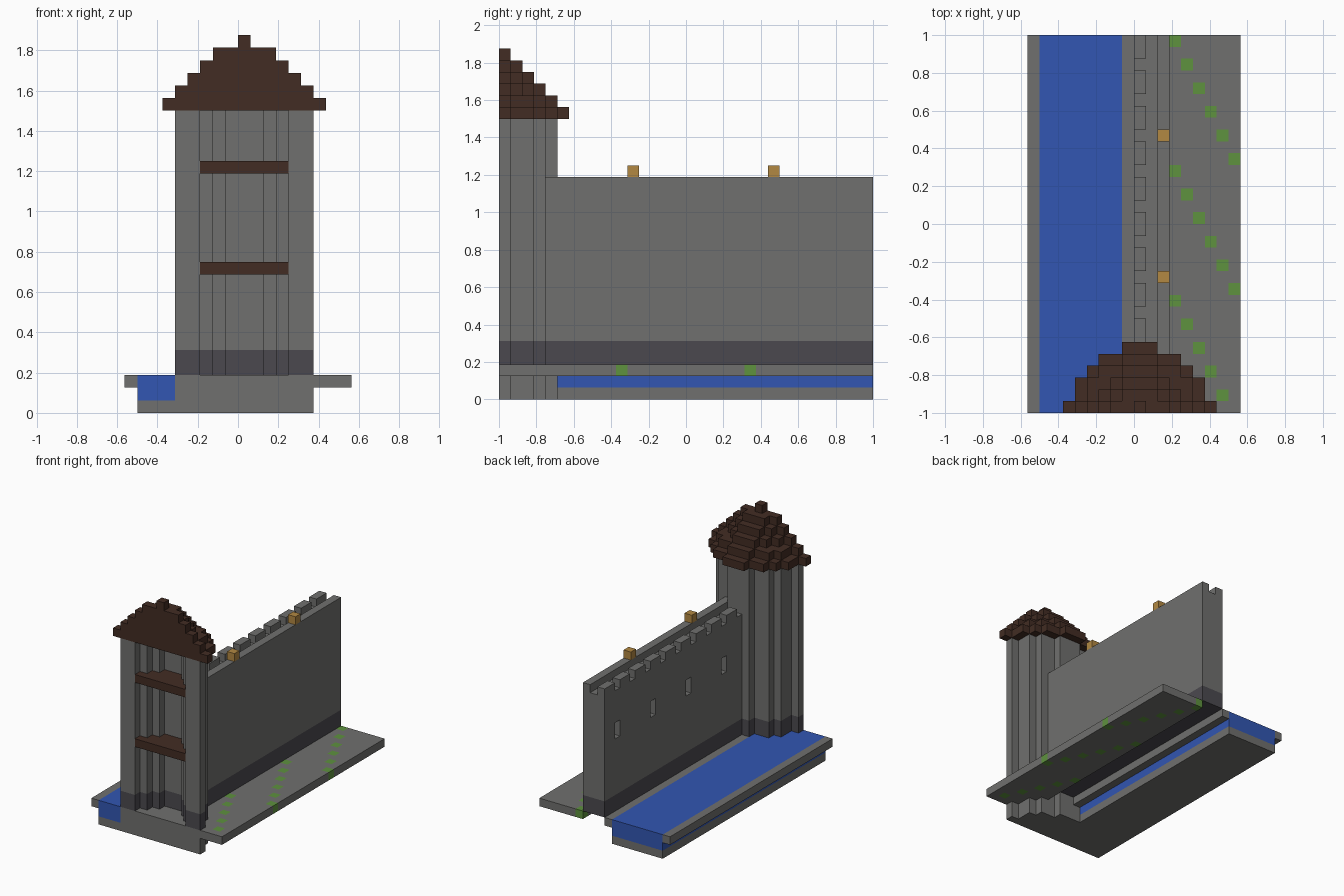
import bpy
import bmesh
from itertools import product
from mathutils import Vector

U = 1 / 16                                   # edge of one block
ORIGIN = Vector((-9 * U, -16 * U, 0))        # corner of block (0, 0, 0)
CENTRE = 9                                   # column of the tower axis
LENGTH = range(32)                           # blocks along y

if "Cube" in bpy.data.objects:
    bpy.data.objects.remove(bpy.data.objects["Cube"], do_unlink=True)


def material(name, rgb):
    mat = bpy.data.materials.new(name)
    colour = [((c / 255 + 0.055) / 1.055) ** 2.4 for c in rgb] + [1]
    mat.diffuse_color = colour
    mat.use_nodes = True
    mat.node_tree.nodes["Principled BSDF"].inputs["Base Color"].default_value = colour
    return mat


stone = material("grey stone", (112, 112, 110))
footing = material("dark footing stone", (75, 73, 79))
water_blue = material("water blue", (50, 86, 178))
grass = material("grass green", (94, 146, 62))
timber = material("dark brown timber", (66, 44, 35))
gold = material("lantern gold", (178, 136, 66))


def box(xs, ys, zs):
    return set(product(xs, ys, zs))


def disc(radius, zs):
    """Half disc of blocks, cut flat at the front."""
    return {(CENTRE + dx, dy - 1, z)
            for dx in range(-radius, radius + 1)
            for dy in range(1, radius + 2)
            for z in zs
            if dx * dx + dy * dy <= radius * radius + 1}


parts = []
taken = set()


def part(name, cells, materials, rule=lambda cell: 0):
    """Claim the free blocks for a part; rule picks each block's material."""
    cells = cells - taken
    taken.update(cells)
    parts.append((name, cells, materials, rule))


def is_high(cell):
    return int(cell[2] > 4)


# Tower: solid base, hollow shell, two floors, stepped roof
part("tower_base", disc(5, range(3)), [stone])
part("tower_shell", disc(5, range(3, 24)) - disc(3, range(3, 24)),
     [footing, stone], is_high)
for name, level in (("lower_floor", 11), ("upper_floor", 19)):
    part(name, disc(3, [level]), [timber])
roof = set()
for step, radius in enumerate((6, 5, 4, 3, 2, 0)):
    roof |= disc(radius, [24 + step])
part("tower_roof", roof, [timber])

# Wall: sunken walkway, battlements and arrow slits on the moat side
wall = box(range(9, 12), range(4, 32), range(3, 19))
wall -= box([10], LENGTH, [18])
wall -= box([9], range(29, 0, -3), [18])
wall -= box([9], range(8, 32, 7), [12, 13])
wall -= disc(5, range(3, 19))
part("curtain_wall", wall, [footing, stone], is_high)
for name, row in (("front_lantern", 11), ("rear_lantern", 23)):
    part(name, box([11], [row], [19]), [gold])

# Moat: bed, water and the two banks
part("moat_bed", box(range(1, 8), LENGTH, [0]), [stone])
part("moat_water", box(range(1, 8), LENGTH, [1, 2]), [water_blue])
part("outer_bank", box([0], LENGTH, [2]), [stone])
part("inner_bank", box([8], LENGTH, [2]), [stone])

# Courtyard paving with diagonal rows of grass blocks
tufts = {(12 + k, 31 - 11 * j - 2 * k, 2) for j in range(3) for k in range(6)}
part("courtyard", box(range(12, 18), LENGTH, [2]), [stone, grass],
     lambda cell: int(cell in tufts))


def build(name, cells, materials, rule):
    """Make a mesh from the exposed faces of the blocks."""
    bm = bmesh.new()
    for cell in sorted(cells):
        for axis, side in product(range(3), (0, 1)):
            neighbour = list(cell)
            neighbour[axis] += 2 * side - 1
            if tuple(neighbour) in taken:
                continue
            a, b = (axis + 1) % 3, (axis + 2) % 3
            corners = []
            for da, db in ((0, 0), (1, 0), (1, 1), (0, 1)):
                p = Vector(cell)
                p[axis] += side
                p[a] += da
                p[b] += db
                corners.append(bm.verts.new(ORIGIN + p * U))
            face = bm.faces.new(corners if side else corners[::-1])
            face.material_index = rule(cell)
    bmesh.ops.remove_doubles(bm, verts=bm.verts[:], dist=U / 100)
    mesh = bpy.data.meshes.new(name)
    bm.to_mesh(mesh)
    bm.free()
    for mat in materials:
        mesh.materials.append(mat)
    bpy.context.collection.objects.link(bpy.data.objects.new(name, mesh))


for spec in parts:
    build(*spec)
